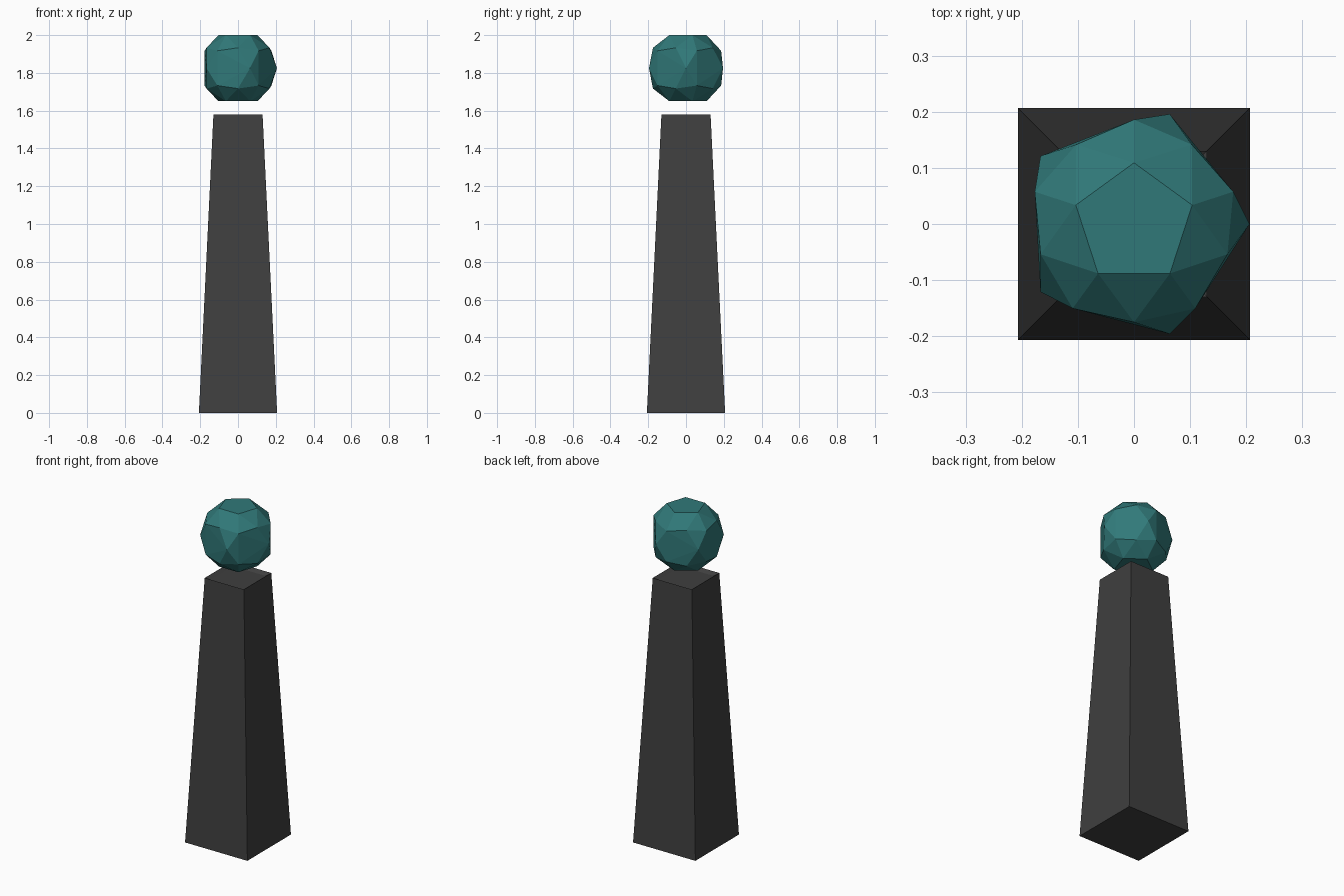
import bpy, bmesh
from math import radians, cos, sin

if "Cube" in bpy.data.objects:
    bpy.data.objects.remove(bpy.data.objects["Cube"])


def material(name, rgb):
    mat = bpy.data.materials.new(name)
    mat.diffuse_color = (*rgb, 1)
    mat.use_nodes = True
    mat.node_tree.nodes["Principled BSDF"].inputs["Base Color"].default_value = mat.diffuse_color
    return mat


def finish(name, bm, mat):
    bmesh.ops.recalc_face_normals(bm, faces=bm.faces[:])
    mesh = bpy.data.meshes.new(name)
    bm.to_mesh(mesh)
    bm.free()
    mesh.materials.append(mat)
    obj = bpy.data.objects.new(name, mesh)
    bpy.context.collection.objects.link(obj)
    return obj


# Tapered square pedestal with a shallow recess in its top
bm = bmesh.new()
rings = []
for half, z in ((0.207, 0), (0.13, 1.58), (0.108, 1.565)):
    rings.append([bm.verts.new((sx * half, sy * half, z))
                  for sx, sy in ((-1, -1), (1, -1), (1, 1), (-1, 1))])
for low, high in zip(rings, rings[1:]):
    for i in range(4):
        j = (i + 1) % 4
        bm.faces.new((low[i], low[j], high[j], high[i]))
bm.faces.new(rings[0][::-1])
bm.faces.new(rings[-1])
finish("pedestal", bm, material("dark_stone", (0.05, 0.05, 0.05)))

# Faceted floating ball: five-fold rings (angle, radius, height), mirrored about its equator
bm = bmesh.new()
centre = 1.825
for angle, radius, height in ((18, 0.109, 0.175), (54, 0.175, 0.108),
                              (18, 0.186, 0.092), (0, 0.206, 0)):
    for side in ((1, -1) if height else (1,)):
        for k in range(5):
            a = radians(angle + 72 * k)
            bm.verts.new((radius * cos(a), radius * sin(a), centre + side * height))
bmesh.ops.convex_hull(bm, input=bm.verts[:])
bmesh.ops.dissolve_limit(bm, angle_limit=radians(1), verts=bm.verts[:], edges=bm.edges[:])
finish("faceted_ball", bm, material("teal", (0.03, 0.19, 0.19)))
